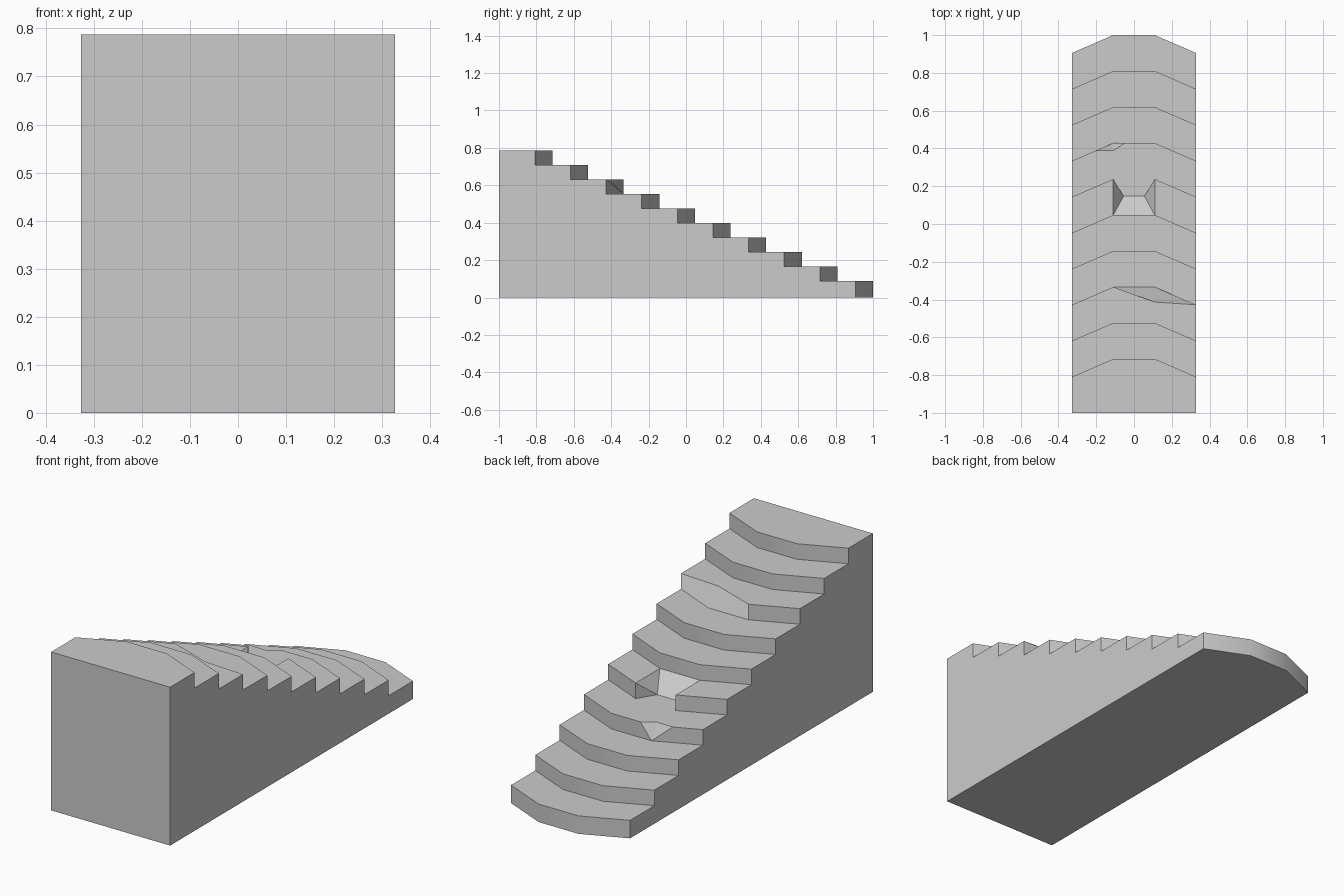
import bpy, bmesh, math

if "Cube" in bpy.data.objects:
    bpy.data.objects.remove(bpy.data.objects["Cube"])

COLS = [(-0.327, -0.094), (-0.11, 0.0), (0.11, 0.0), (0.327, -0.094)]  # x, y setback
STEPS, RUN, RISE, H0 = 10, 0.1905, 0.0775, 0.0895

bm = bmesh.new()
vert = lambda x, y, z: bm.verts.new((x, y, z))
face = lambda *vs: bm.faces.new(vs)

# Stepped profile columns across the width
cols = []
for x, dy in COLS:
    col = []
    for s in range(STEPS):
        y, top = 1 - RUN * s + dy, H0 + RISE * s
        col += [vert(x, y, 0 if s == 0 else top - RISE), vert(x, y, top)]
    col += [vert(x, -1, top), vert(x, -1, 0)]
    cols.append(col)

# Worn corner on the eighth step
cols[2][15].co.y -= 0.08
cols[2][15].co.x += 0.0

# Treads and risers, leaving out the panels that are broken
broken = {(0, 6), (0, 7), (1, 6), (1, 7), (1, 8), (1, 9)}
n = len(cols[0])
for c in range(3):
    for i in range(n - 1):
        if (c, i) not in broken:
            face(cols[c][i], cols[c + 1][i], cols[c + 1][i + 1], cols[c][i + 1])

# Chip at the nose of the fourth step
L, A, B = cols[0], cols[1], cols[2]
zt = A[7].co.z
c1 = vert(-0.2, 0.3895, zt)
c2 = A[7]
c2.co = (-0.11, 0.388, zt)
c3 = vert(-0.05, 1 - 3 * RUN, zt)
face(L[6], A[6], c1, L[7])
face(A[6], c2, c1)
face(A[6], c3, c2)
face(A[6], B[6], B[7], c3)
face(L[7], c1, c2, A[8], L[8])

# Notch broken through the fifth step
n1, n2 = vert(-0.055, 0.147, zt), vert(0.055, 0.147, zt)
face(c2, c3, B[7], B[8], A[8])
face(A[8], B[8], n2, n1)
face(A[8], n1, A[9])
face(B[8], B[9], n2)
face(A[9], n1, A[10])
face(B[9], B[10], n2)
face(n1, n2, B[10], A[10])

# Side walls and underside
face(*cols[0])
face(*reversed(cols[3]))
face(*[c[0] for c in cols], *[c[-1] for c in reversed(cols)])

bmesh.ops.recalc_face_normals(bm, faces=bm.faces)
bmesh.ops.triangulate(bm, faces=[f for f in bm.faces if len(f.verts) > 4])
mesh = bpy.data.meshes.new("worn_staircase")
bm.to_mesh(mesh)
bm.free()
stairs = bpy.data.objects.new("worn_staircase", mesh)
bpy.context.collection.objects.link(stairs)
bpy.context.view_layer.objects.active = stairs
stairs.select_set(True)
bpy.ops.object.shade_smooth_by_angle(angle=math.radians(30))
